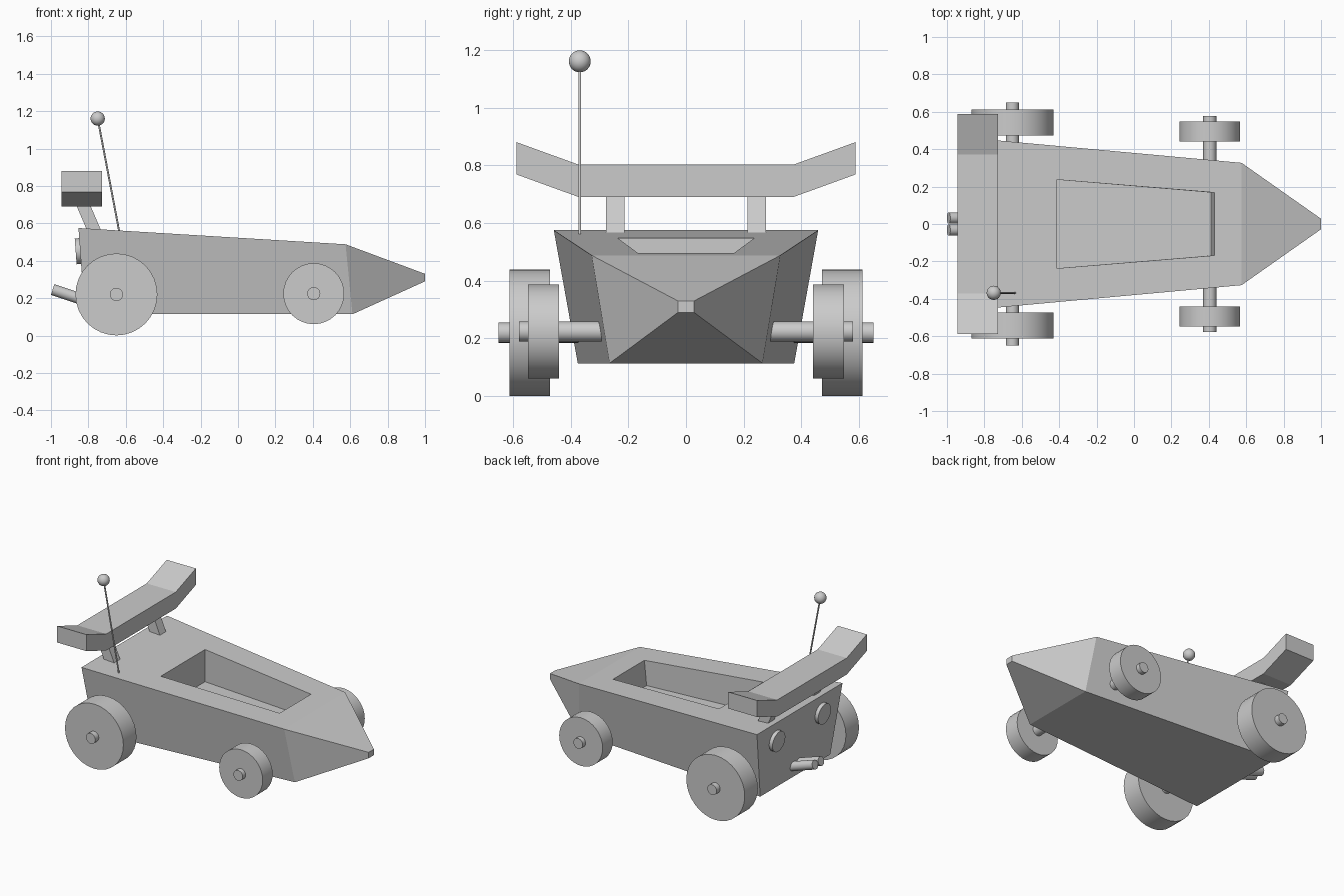
import bpy, bmesh, math
from mathutils import Vector

if "Cube" in bpy.data.objects:
    bpy.data.objects.remove(bpy.data.objects["Cube"])


def add_mesh(name, bm, smooth=False):
    bmesh.ops.recalc_face_normals(bm, faces=bm.faces[:])
    mesh = bpy.data.meshes.new(name)
    bm.to_mesh(mesh)
    bm.free()
    obj = bpy.data.objects.new(name, mesh)
    bpy.context.collection.objects.link(obj)
    if smooth:
        bpy.ops.object.select_all(action='DESELECT')
        obj.select_set(True)
        bpy.context.view_layer.objects.active = obj
        bpy.ops.object.shade_smooth_by_angle(angle=math.radians(35))
    return obj


def loft(name, rings):
    """Skin a series of equal-length cross-sections and cap both ends."""
    bm = bmesh.new()
    loops = [[bm.verts.new(p) for p in ring] for ring in rings]
    n = len(rings[0])
    for a, b in zip(loops, loops[1:]):
        for i in range(n):
            j = (i + 1) % n
            bm.faces.new((a[i], a[j], b[j], b[i]))
    bm.faces.new(loops[0][::-1])
    bm.faces.new(loops[-1])
    return add_mesh(name, bm)


def rod(name, start, end, radius, sides=32):
    start, end = Vector(start), Vector(end)
    axis = end - start
    bm = bmesh.new()
    bmesh.ops.create_cone(bm, cap_ends=True, segments=sides, radius1=radius,
                          radius2=radius, depth=axis.length)
    turn = axis.to_track_quat('Z', 'Y').to_matrix().to_4x4()
    bmesh.ops.transform(bm, matrix=turn, verts=bm.verts[:])
    bmesh.ops.translate(bm, vec=(start + end) / 2, verts=bm.verts[:])
    return add_mesh(name, bm, smooth=True)


def section(x_top, z_top, y_top, x_low, z_low, y_low):
    return [(x_top, -y_top, z_top), (x_top, y_top, z_top),
            (x_low, y_low, z_low), (x_low, -y_low, z_low)]


# Wedge body with pointed nose
body = loft("body", [
    section(-0.853, 0.575, 0.458, -0.819, 0.114, 0.375),
    section(0.575, 0.488, 0.327, 0.612, 0.114, 0.265),
    section(1.0, 0.33, 0.028, 1.0, 0.29, 0.028)])

# Cockpit opening, front wall leaning slightly
cutter = loft("cockpit_cutter", [
    [(-0.413, -0.237, z), (-0.413, 0.237, z), (x, 0.168, z), (x, -0.168, z)]
    for z, x in ((0.33, 0.413), (0.67, 0.447))])
cutter.hide_render = True
cut = body.modifiers.new("cockpit", 'BOOLEAN')
cut.operation = 'DIFFERENCE'
cut.solver = 'EXACT'
cut.object = cutter
bpy.context.view_layer.objects.active = body
bpy.ops.object.modifier_apply(modifier="cockpit")
bpy.data.objects.remove(cutter)

# Wheels and axles: x, z, radius, inner y, outer y, axle end
for end, x, z, r, y0, y1, tip in (("rear", -0.65, 0.22, 0.219, 0.472, 0.612, 0.65),
                                  ("front", 0.405, 0.224, 0.163, 0.44, 0.547, 0.578)):
    rod(end + "_axle", (x, -tip, z), (x, tip, z), 0.035, 24)
    for side, s in (("left", 1), ("right", -1)):
        rod(f"{end}_wheel_{side}", (x, s * y0, z), (x, s * y1, z), r)

# Spoiler wing with raised tips
wing = [(-0.587, 0.88), (-0.372, 0.802), (0.372, 0.802), (0.587, 0.88)]
loft("spoiler", [[(x, y, z) for x in (-0.945, -0.727)] +
                 [(x, y, z - 0.112) for x in (-0.727, -0.945)] for y, z in wing])

for side, s in (("left", 1), ("right", -1)):
    # Slanted spoiler struts
    loft("spoiler_strut_" + side, [
        [(x, s * 0.213, z), (x + 0.075, s * 0.213, z),
         (x + 0.075, s * 0.278, z), (x, s * 0.278, z)]
        for x, z in ((-0.802, 0.55), (-0.866, 0.70))])
    # Round tail lights
    rod("tail_light_" + side, (-0.868, s * 0.245, 0.45), (-0.82, s * 0.245, 0.4535), 0.069, 24)
    # Angled exhaust pipes
    rod("exhaust_" + side, (-0.991, s * 0.032, 0.246), (-0.78, s * 0.032, 0.176), 0.03, 20)

# Antenna with ball tip
rod("antenna", (-0.633, -0.368, 0.545), (-0.75, -0.368, 1.16), 0.005, 12)
bm = bmesh.new()
bmesh.ops.create_uvsphere(bm, u_segments=24, v_segments=16, radius=0.038)
bmesh.ops.translate(bm, vec=(-0.75, -0.368, 1.16), verts=bm.verts[:])
add_mesh("antenna_ball", bm, smooth=True)
